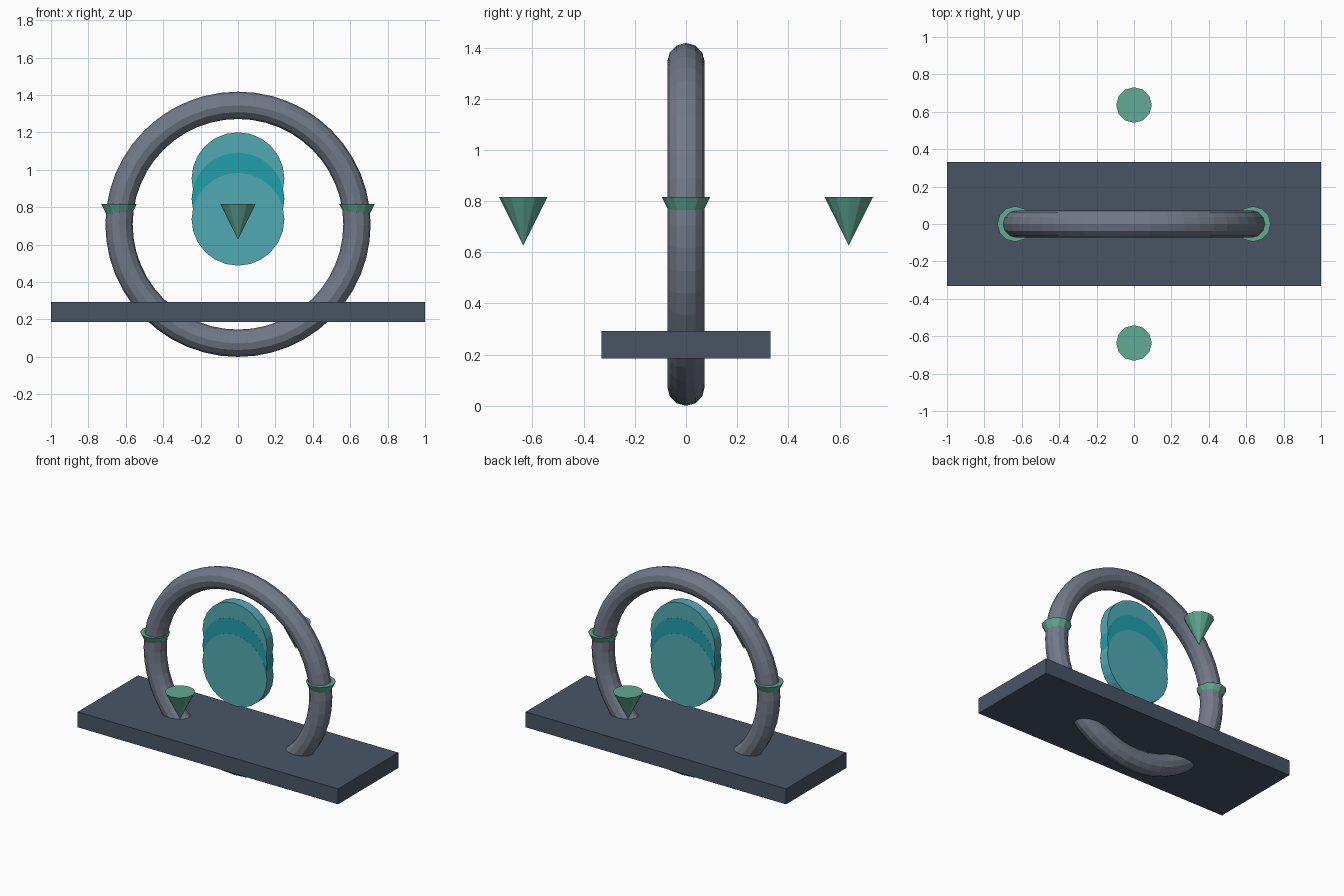
import bpy
from math import pi

if "Cube" in bpy.data.objects:
    bpy.data.objects.remove(bpy.data.objects["Cube"])


def material(name, rgb):
    # sRGB 0-255 to linear
    m = bpy.data.materials.new(name)
    m.diffuse_color = [(c / 255) ** 2.2 for c in rgb] + [1]
    m.use_nodes = True
    m.node_tree.nodes["Principled BSDF"].inputs["Base Color"].default_value = m.diffuse_color
    return m


slate = material("slate", (74, 85, 101))
grey = material("grey", (113, 121, 134))
green = material("green", (96, 170, 146))
teal = material("light_teal", (82, 168, 178))
deep_teal = material("deep_teal", (36, 158, 170))


def finish(name, mat):
    ob = bpy.context.object
    ob.name = name
    ob.data.materials.append(mat)
    return ob


# Flat base slab
bpy.ops.mesh.primitive_cube_add(size=1, location=(0, 0, 0.239))
base = finish("base", slate)
base.scale = (2, 0.661, 0.107)

# Upright ring passing through the slab
RING_R, RING_Z = 0.636, 0.709
bpy.ops.mesh.primitive_torus_add(major_radius=RING_R, minor_radius=0.073,
                                 major_segments=48, minor_segments=12,
                                 location=(0, 0, RING_Z), rotation=(pi / 2, 0, 0))
finish("ring", grey)

# Stack of overlapping discs inside the ring, lowest one foremost
discs = [("lower_disc", 0.736, 0.072, teal),
         ("middle_disc", 0.844, 0.071, deep_teal),
         ("upper_disc", 0.953, 0.070, teal)]
for name, z, thick, mat in discs:
    bpy.ops.mesh.primitive_cylinder_add(vertices=24, radius=0.248, depth=thick,
                                        location=(0, 0, z), rotation=(pi / 2, 0, 0))
    finish(name, mat)

# Four downward-pointing spikes around the centre
spikes = {"right": (1, 0), "left": (-1, 0), "front": (0, -1), "back": (0, 1)}
for side, (x, y) in spikes.items():
    bpy.ops.mesh.primitive_cone_add(vertices=12, radius1=0, radius2=0.095, depth=0.19,
                                    location=(x * RING_R, y * RING_R, 0.722))
    finish(side + "_spike", green)
